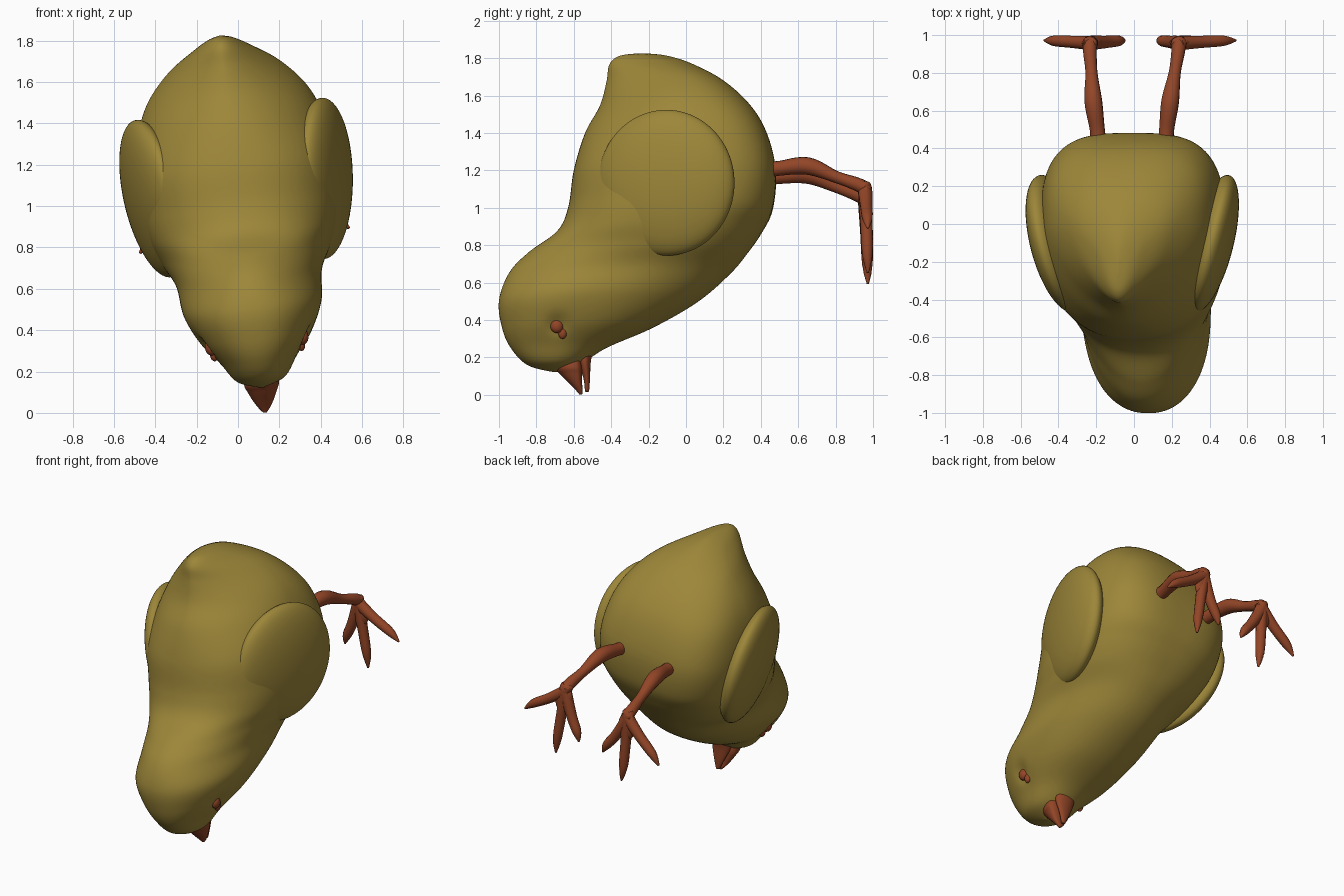
import bpy, bmesh, math
from mathutils import Vector, Matrix

if "Cube" in bpy.data.objects:
    bpy.data.objects.remove(bpy.data.objects["Cube"])

TILT = math.radians(6.8)
PIVOT = Vector((0, 0, 1.1))
# the whole bird leans a little around the y axis
LEAN = (Matrix.Translation(PIVOT) @ Matrix.Rotation(-TILT, 4, 'Y') @ Matrix.Translation(-PIVOT))


def material(name, rgb):
    m = bpy.data.materials.new(name)
    m.diffuse_color = (*rgb, 1)
    m.use_nodes = True
    m.node_tree.nodes["Principled BSDF"].inputs["Base Color"].default_value = m.diffuse_color
    return m


YELLOW = material("mustard_yellow", (0.335, 0.24, 0.041))
RED = material("rust_red", (0.29, 0.060, 0.020))


def finish(name, bm, mat):
    bmesh.ops.recalc_face_normals(bm, faces=bm.faces)
    bm.transform(LEAN)
    me = bpy.data.meshes.new(name)
    bm.to_mesh(me)
    bm.free()
    me.materials.append(mat)
    for p in me.polygons:
        p.use_smooth = True
    ob = bpy.data.objects.new(name, me)
    bpy.context.collection.objects.link(ob)
    return ob


def spline(rows, steps):
    """Catmull-Rom through rows of numbers."""
    out = []
    n = len(rows)
    for i in range(n - 1):
        p0, p1, p2, p3 = (rows[max(0, min(n - 1, i + k))] for k in (-1, 0, 1, 2))
        for s in range(steps):
            t = s / steps
            out.append([0.5 * (2 * b + (c - a) * t + (2 * a - 5 * b + 4 * c - d) * t * t
                               + (3 * b - a - 3 * c + d) * t ** 3)
                        for a, b, c, d in zip(p0, p1, p2, p3)])
    out.append(list(rows[-1]))
    return out


def loft(name, rings, mat):
    bm = bmesh.new()
    vs = [[bm.verts.new(p) for p in r] for r in rings]
    n = len(vs[0])
    for a, b in zip(vs, vs[1:]):
        for i in range(n):
            j = (i + 1) % n
            bm.faces.new((a[i], a[j], b[j], b[i]))
    bm.faces.new(vs[0])
    bm.faces.new(vs[-1])
    return finish(name, bm, mat)


def section(row, n):
    """Level cross-section: z, front y, back y, widest y, half width, back and front roundness."""
    z, y0, y1, ym, hw, eb, ef = row
    ring = []
    for i in range(n):
        a = 2 * math.pi * (i + 0.5) / n
        c, s = math.cos(a), math.sin(a)
        e = eb if c > 0 else ef
        y = ym + ((y1 - ym) if c > 0 else (y0 - ym)) * abs(c) ** e
        ring.append(Vector((math.copysign(max(hw, 0.002) * abs(s) ** e, s), y, z)))
    return ring


def tube(name, path, mat, n=14, steps=6):
    """Round tube through rows of x, y, z, radius."""
    rows = spline(path, steps)
    pts = [Vector(r[:3]) for r in rows]
    rings = []
    for i, r in enumerate(rows):
        d = pts[min(i + 1, len(pts) - 1)] - pts[max(i - 1, 0)]
        q = d.to_track_quat('Z', 'X')
        rings.append([pts[i] + q @ Vector((r[3] * math.cos(2 * math.pi * k / n),
                                           r[3] * math.sin(2 * math.pi * k / n), 0))
                      for k in range(n)])
    return loft(name, rings, mat)


def ellipsoid(name, loc, radii, rot, mat, seg=48):
    bm = bmesh.new()
    bmesh.ops.create_uvsphere(bm, u_segments=seg, v_segments=seg // 2, radius=1)
    bm.transform(Matrix.Translation(loc) @ rot.to_4x4() @ Matrix.Diagonal((*radii, 1)))
    return finish(name, bm, mat)


# body, head and tail in one smooth skin
BODY = [
    (1.830, -.27, -.20, -.24, .005, 1, 1),
    (1.815, -.36, -.09, -.22, .06, 1, 1),
    (1.77, -.41, .04, -.12, .14, 1, 1.1),
    (1.68, -.425, .20, -.02, .27, .88, 1.2),
    (1.55, -.46, .34, 0, .385, .78, 1.15),
    (1.40, -.54, .43, 0, .45, .68, 1.02),
    (1.20, -.60, .48, -.05, .485, .62, .9),
    (1.00, -.63, .465, -.08, .48, .66, .9),
    (.87, -.69, .405, -.12, .455, .75, .95),
    (.76, -.84, .33, -.16, .41, .82, 1.08),
    (.65, -.945, .24, -.30, .355, .9, 1),
    (.50, -1.0, .07, -.50, .335, .95, .92),
    (.36, -.985, -.17, -.58, .27, .95, .92),
    (.25, -.94, -.42, -.66, .185, .95, .95),
    (.155, -.85, -.57, -.70, .115, 1, 1),
    (.115, -.71, -.69, -.70, .005, 1, 1),
]
EYE_Y, EYE_Z = -.69, .338
rings = [section(r, 112) for r in spline(BODY, 8)]
for ring in rings:
    for p in ring:  # shallow eye sockets
        d2 = (p.y - EYE_Y) ** 2 + (p.z - EYE_Z) ** 2
        p.x *= 1 - 0.1 * math.exp(-d2 / 0.05 ** 2)
loft("body", rings, YELLOW)

# beak halves
UPPER = [
    (.22, -.68, -.56, -.60, .07, 1, 1),
    (.14, -.70, -.555, -.60, .085, .8, 1),
    (.10, -.67, -.555, -.59, .072, .8, 1),
    (.05, -.62, -.555, -.58, .048, .8, 1),
    (.015, -.587, -.552, -.565, .026, .9, 1),
    (-.006, -.57, -.555, -.56, .008, 1, 1),
]
LOWER = [
    (.22, -.58, -.50, -.54, .07, 1, 1),
    (.16, -.575, -.51, -.54, .065, 1, 1),
    (.08, -.548, -.513, -.53, .038, 1, 1),
    (.01, -.54, -.518, -.53, .013, 1, 1),
]
loft("upper_beak", [section(r, 32) for r in spline(UPPER, 5)], RED)
loft("lower_beak", [section(r, 32) for r in spline(LOWER, 5)], RED)

for side, s in (("left", -1), ("right", 1)):
    # wing: flattened lens whose front and lower edges sink into the body
    rot = Matrix.Rotation(-s * 0.25, 3, 'Z') @ Matrix.Rotation(s * 0.11, 3, 'Y')
    ellipsoid(side + "_wing", (s * .412, -.105, 1.085), (.115, .375, .39), rot, YELLOW, 64)
    # eye
    ellipsoid(side + "_eye", (s * .222, EYE_Y, EYE_Z), (.03, .036, .04), Matrix.Identity(3), RED, 20)
    ellipsoid(side + "_eye_corner", (s * .212, EYE_Y + .03, EYE_Z - .035), (.02, .024, .035),
              Matrix.Identity(3), RED, 16)
    # leg
    tube(side + "_leg", [(s * .18, .42, 1.18, .045), (s * .185, .50, 1.19, .04),
                         (s * .205, .65, 1.20, .047), (s * .222, .80, 1.14, .032),
                         (s * .235, .91, 1.10, .036), (s * .237, .96, 1.075, .036),
                         (s * .237, .985, 1.06, .014)], RED)
    # flat palm of the foot
    ellipsoid(side + "_palm", (s * .24, .962, 1.0), (.062, .032, .10), Matrix.Identity(3), RED, 20)
    # toes, from the ankle to a pointed claw
    for part, mid, end, tip in (("inner", (.17, .91), (.115, .82), (.09, .76)),
                                ("middle", (.245, .90), (.252, .72), (.25, .62)),
                                ("outer", (.34, .97), (.45, .89), (.51, .83))):
        tube(f"{side}_{part}_toe", [(s * .235, .955, 1.10, .030), (s * .238, .958, 1.06, .038),
                                    (s * mid[0], .964, mid[1], .033),
                                    (s * end[0], .97, end[1], .028),
                                    (s * tip[0], .972, tip[1], .006)], RED)
